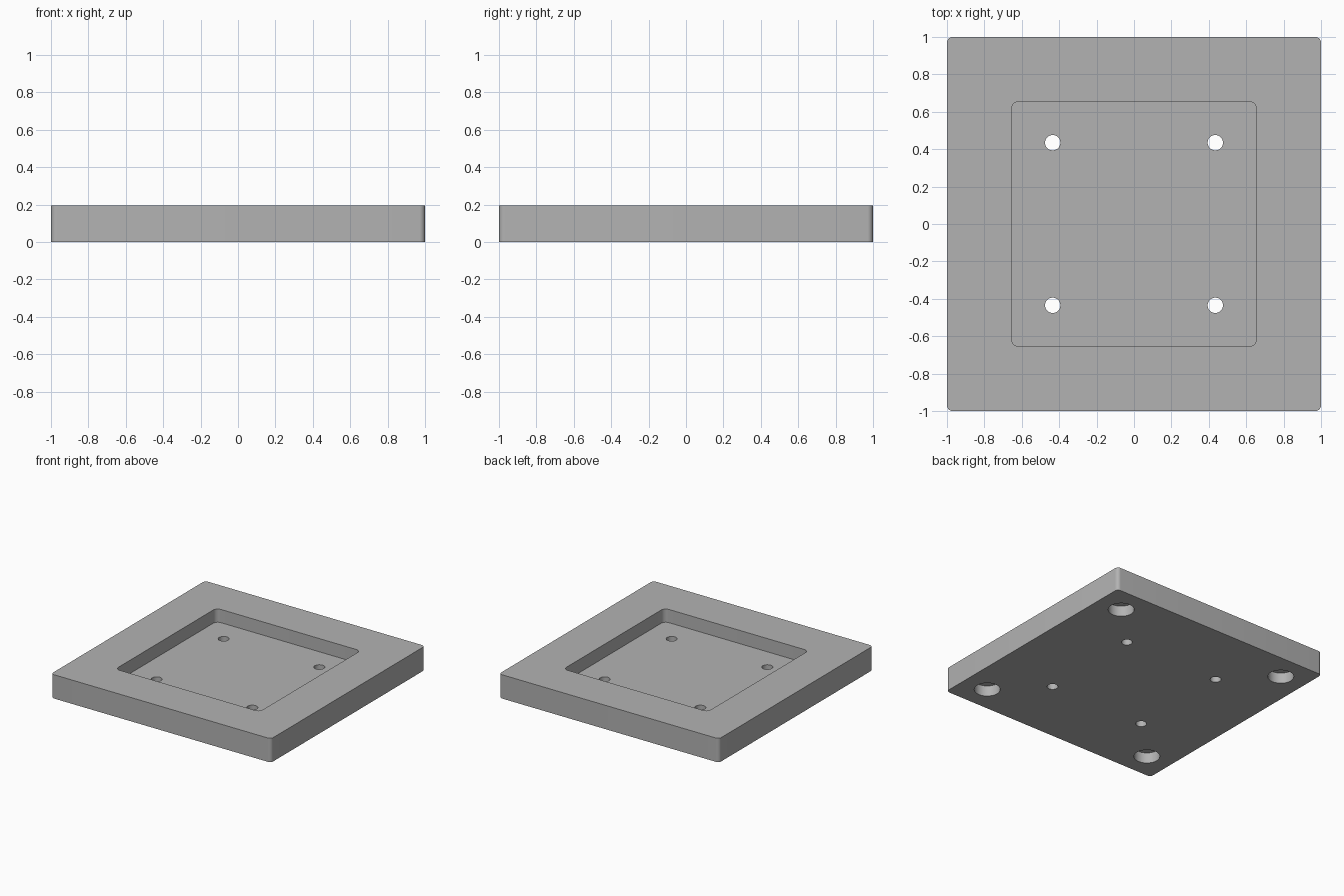
import bpy
import bmesh
import math

if "Cube" in bpy.data.objects:
    bpy.data.objects.remove(bpy.data.objects["Cube"], do_unlink=True)

UNIT = 1 / 46                 # plate is 92 units wide
HEIGHT = 9 * UNIT
FLOOR = 4 * UNIT              # pocket floor and blind hole depth
CLEAR = 0.05                  # overshoot of cutters past the surface

grey = bpy.data.materials.new("plate grey")
grey.use_nodes = True
colour = (0.45, 0.45, 0.45, 1)
grey.diffuse_color = colour
grey.node_tree.nodes["Principled BSDF"].inputs["Base Color"].default_value = colour


def add_object(name, bm):
    mesh = bpy.data.meshes.new(name)
    bmesh.ops.recalc_face_normals(bm, faces=bm.faces[:])
    bm.to_mesh(mesh)
    bm.free()
    mesh.materials.append(grey)
    obj = bpy.data.objects.new(name, mesh)
    bpy.context.collection.objects.link(obj)
    return obj


def extrude_outline(name, points, bottom, top):
    bm = bmesh.new()
    face = bm.faces.new([bm.verts.new((x, y, bottom)) for x, y in points])
    grown = bmesh.ops.extrude_face_region(bm, geom=[face])["geom"]
    verts = [v for v in grown if isinstance(v, bmesh.types.BMVert)]
    bmesh.ops.translate(bm, verts=verts, vec=(0, 0, top - bottom))
    return add_object(name, bm)


def rounded_square(half, radius, steps=8):
    points = []
    for quarter, (sx, sy) in enumerate([(1, 1), (-1, 1), (-1, -1), (1, -1)]):
        for i in range(steps + 1):
            a = (quarter + i / steps) * math.pi / 2
            points.append((sx * (half - radius) + radius * math.cos(a),
                           sy * (half - radius) + radius * math.sin(a)))
    return points


def circle(cx, cy, radius, steps=48):
    return [(cx + radius * math.cos(2 * math.pi * i / steps),
             cy + radius * math.sin(2 * math.pi * i / steps)) for i in range(steps)]


# Plate body with rounded vertical corners
plate = extrude_outline("plate", rounded_square(1, 0.03), 0, HEIGHT)

# Square pocket in the top
cutters = [extrude_outline("pocket_cutter", rounded_square(0.655, 0.04),
                           FLOOR, HEIGHT + CLEAR)]

# Screw holes through the pocket floor, blind round recesses in the underside
for sx in (-1, 1):
    for sy in (-1, 1):
        screw, recess = 20 * UNIT, 36 * UNIT
        cutters.append(extrude_outline(
            "screw_hole_cutter", circle(sx * screw, sy * screw, 0.041),
            -CLEAR, HEIGHT + CLEAR))
        cutters.append(extrude_outline(
            "recess_cutter", circle(sx * recess, sy * recess, 4.5 * UNIT),
            -CLEAR, FLOOR))

# Cut everything out of the plate
bpy.context.view_layer.objects.active = plate
for cutter in cutters:
    cutter.hide_render = True
    mod = plate.modifiers.new("cut", "BOOLEAN")
    mod.operation = "DIFFERENCE"
    mod.solver = "EXACT"
    mod.object = cutter
    bpy.ops.object.modifier_apply(modifier=mod.name)
    bpy.data.objects.remove(cutter, do_unlink=True)

# Smooth the round walls, keep the rims sharp
bpy.ops.object.select_all(action="DESELECT")
plate.select_set(True)
bpy.ops.object.shade_smooth_by_angle(angle=math.radians(30))
